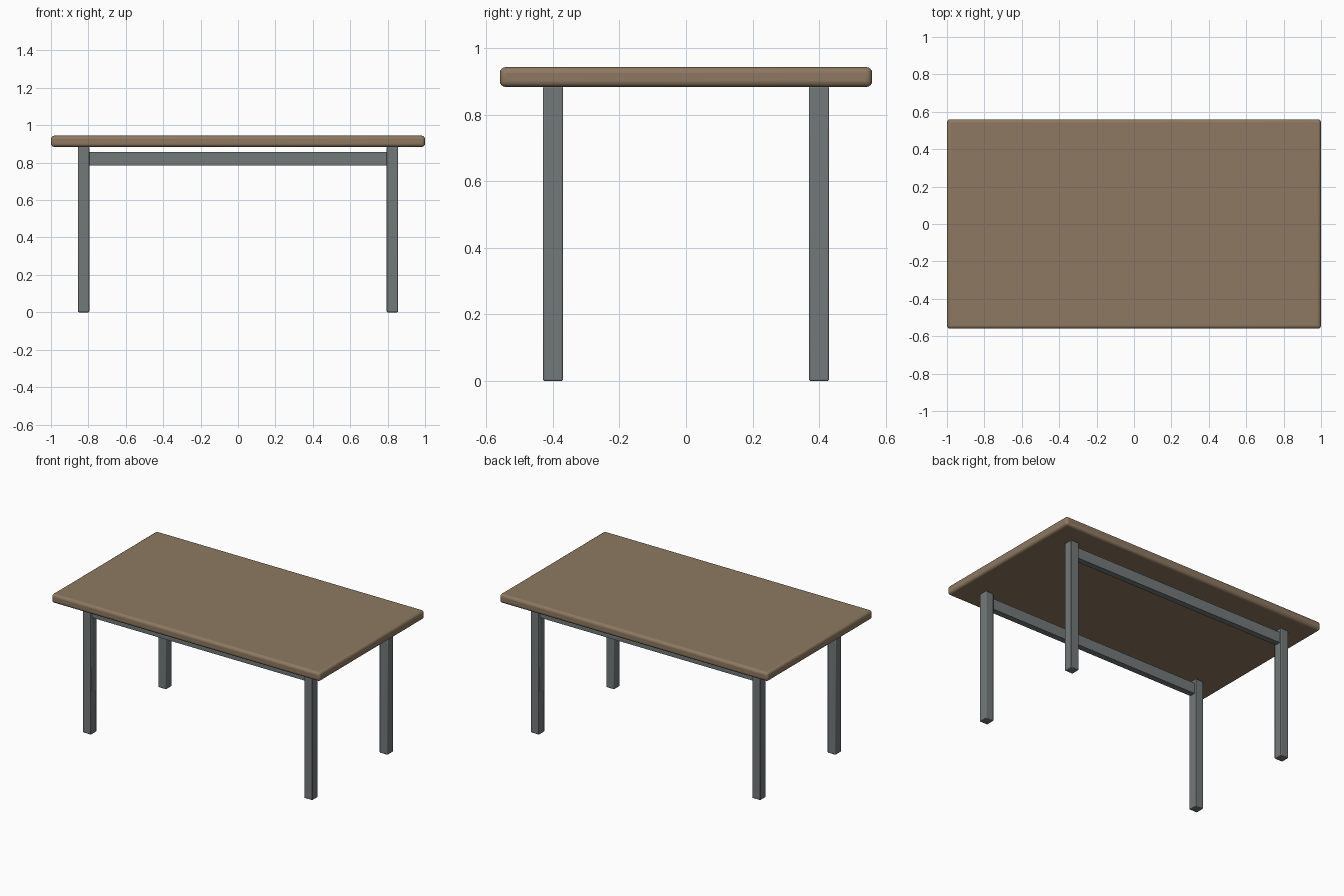
import bpy

if "Cube" in bpy.data.objects:
    bpy.data.objects.remove(bpy.data.objects["Cube"])


def box(name, center, size, mat, bevel=0.0, segments=1):
    bpy.ops.mesh.primitive_cube_add(size=1, location=center)
    ob = bpy.context.object
    ob.name = name
    ob.scale = size
    bpy.ops.object.transform_apply(location=False, rotation=False, scale=True)
    ob.data.materials.append(mat)
    if bevel:
        mod = ob.modifiers.new("Bevel", "BEVEL")
        mod.width = bevel
        mod.segments = segments
        bpy.ops.object.shade_smooth_by_angle()
    return ob


def material(name, color):
    mat = bpy.data.materials.new(name)
    mat.diffuse_color = color
    mat.use_nodes = True
    mat.node_tree.nodes["Principled BSDF"].inputs["Base Color"].default_value = mat.diffuse_color
    return mat


wood = material("wood", (0.27, 0.19, 0.12, 1))
metal = material("metal", (0.17, 0.19, 0.19, 1))

# Table top with rounded edges
box("table_top", (0, 0, 0.914), (2, 1.12, 0.06), wood, 0.018, 4)

for y, side in ((-0.4, "front"), (0.4, "back")):
    # Square legs
    for x, end in ((-0.825, "left"), (0.825, "right")):
        box(f"{side}_{end}_leg", (x, y, 0.4425), (0.06, 0.06, 0.885), metal, 0.004, 2)
    # Long rail between the legs
    box(f"{side}_rail", (0, y, 0.822), (1.594, 0.04, 0.072), metal)
